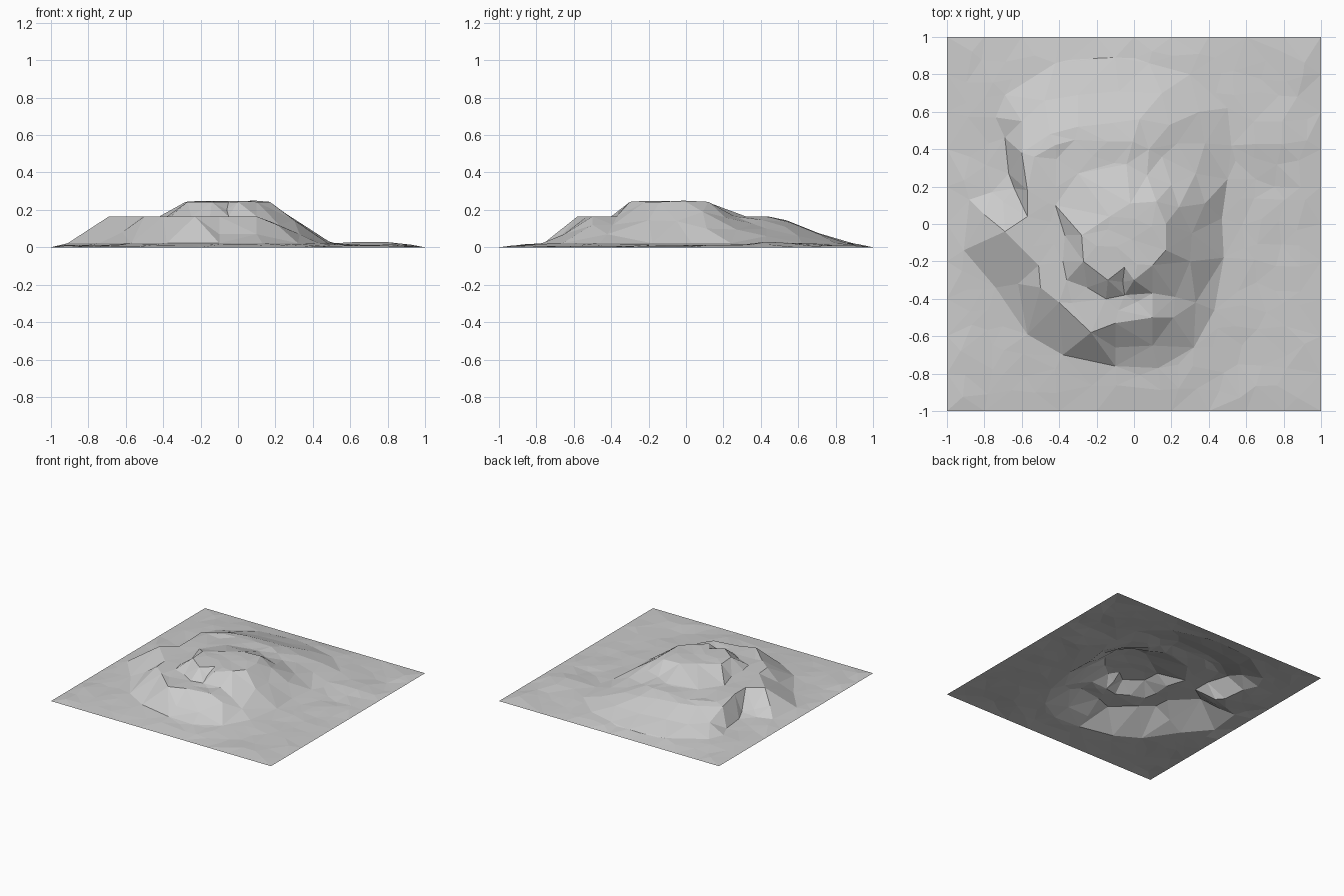
import bpy
import random
from mathutils import Vector, noise
from mathutils.geometry import delaunay_2d_cdt

random.seed(4)
cube = bpy.data.objects.get("Cube")
if cube:
    bpy.data.objects.remove(cube, do_unlink=True)

BASE, LEDGE, SUMMIT = 0.022, 0.165, 0.243

# Contour outlines of the hill, seen from above
foot = [(-.1, -.76), (.13, -.77), (.32, -.66), (.43, -.46), (.48, -.18), (.47, .03),
        (.5, .24), (.52, .42), (.5, .62), (.3, .8), (.08, .86), (-.1, .89),
        (-.42, .86), (-.69, .69), (-.74, .57), (-.69, .46), (-.67, .27), (-.76, .17),
        (-.88, .13), (-.91, -.14), (-.74, -.34), (-.57, -.59), (-.38, -.7)]
ledge = [(.1, -.5), (-.1, -.53), (-.23, -.58), (-.4, -.42), (-.5, -.34), (-.51, -.22),
         (-.69, -.04), (-.57, .04), (-.46, .11), (-.57, .18)]
step = [(.1, -.37), (-.05, -.38), (-.15, -.4), (-.25, -.34), (-.36, -.3), (-.38, -.2),
        (-.37, -.06), (-.42, .1), (-.3, .27), (-.04, .32), (.07, .26)]
summit = [(-.28, -.06), (-.27, -.2), (-.14, -.3), (-.05, -.23), (0, -.3), (.1, -.22),
          (.17, -.14), (.17, 0), (.12, .12), (-.02, .11), (-.13, .04)]
# Back rim, descending ridges and ramps as height points
rim = [(-.57, .18, .165), (-.6, .38, .145), (-.45, .48, .15), (-.3, .52, .148),
       (-.12, .54, .143), (.03, .56, .132), (.19, .53, .11), (.08, .4, .148), (.07, .26, .168)]
ridge = [(.17, 0, .243), (.24, .09, .19), (.38, .11, .1), (.5, .24, .022)]
ramp = [(.1, -.5, .165), (.21, -.5, .12), (.33, -.42, .07)]
inner_ramp = [(.1, -.37, .165), (.22, -.39, .12), (.33, -.42, .07)]
# Slope and gully spots
spots = [(-.64, .19, .04), (-.7, .12, .05), (.33, .27, .095), (.15, .36, .125),
         (.23, .43, .1), (.2, .21, .16), (.38, .43, .06), (.35, .6, .06),
         (.15, .7, .075), (-.08, .71, .075), (-.3, .69, .08), (-.48, .66, .075),
         (-.6, .55, .08), (-.8, .05, .08), (.3, -.2, .145), (.31, -.05, .14),
         (-.62, -.32, .08), (-.1, -.66, .07), (.1, -.65, .07), (-.06, -.31, .2)]

points, heights, edges = [], [], []


def add_point(x, y, z):
    for i, p in enumerate(points):
        if abs(p.x - x) + abs(p.y - y) < 0.004:
            return i
    points.append(Vector((x, y)))
    heights.append(z)
    return len(points) - 1


def add_line(line, z=None, closed=False):
    ids = [add_point(p[0], p[1], p[2] if z is None else z) for p in line]
    edges.extend(zip(ids, ids[1:]))
    if closed:
        edges.append((ids[-1], ids[0]))


def inside(x, y, outline):
    hit = False
    for a, b in zip(outline, outline[1:] + outline[:1]):
        if (a[1] > y) != (b[1] > y):
            if x < a[0] + (b[0] - a[0]) * (y - a[1]) / (b[1] - a[1]):
                hit = not hit
    return hit


# Square border
side = [i / 5 - 1 for i in range(10)]
border = ([(t, -1) for t in side] + [(1, t) for t in side]
          + [(-t, 1) for t in side] + [(-1, -t) for t in side])
add_line(border, 0, True)

# Hill creases
add_line(foot, BASE, True)
add_line(summit, SUMMIT, True)
add_line(ledge, LEDGE)
add_line(step, LEDGE)
for line in (rim, ridge, ramp, inner_ramp):
    add_line(line)
for spot in spots:
    add_point(*spot)
terrace = ledge + [p[:2] for p in rim[1:]]


# Scattered ground points, with a skirt round the hill and a low mound
def ground_height(x, y):
    here = Vector((x, y))
    skirt = 0.014 * max(0, 1 - min((here - Vector(f)).length for f in foot) / .25)
    mound = 0.03 * max(0, 1 - (here - Vector((.72, .45))).length / .25)
    rough = 0.007 + 0.009 * noise.noise(Vector((x * 5, y * 5, 2)))
    return max(0, max(skirt, mound) + rough)


for i in range(-8, 9):
    for j in range(-8, 9):
        x = i * 0.112 + random.uniform(-.035, .035)
        y = j * 0.112 + random.uniform(-.035, .035)
        if min((p - Vector((x, y))).length for p in points) < 0.065:
            continue
        if inside(x, y, summit):
            add_point(x, y, SUMMIT + random.uniform(-.002, .007))
        elif inside(x, y, terrace) and not inside(x, y, step):
            add_point(x, y, LEDGE + random.uniform(-.01, 0))
        elif not inside(x, y, foot):
            add_point(x, y, ground_height(x, y))

# Faceted terrain sheet
flat, _, faces, origin, _, _ = delaunay_2d_cdt(points, edges, [], 0, 0.0001)
verts = []
for p, src in zip(flat, origin):
    near = src[0] if src else min(range(len(points)), key=lambda k: (points[k] - p).length)
    verts.append((p.x, p.y, heights[near]))
mesh = bpy.data.meshes.new("terrain")
mesh.from_pydata(verts, [], faces)
mesh.update()
if mesh.polygons[0].normal.z < 0:
    mesh.flip_normals()

stone = bpy.data.materials.new("stone_grey")
stone.use_nodes = True
stone.diffuse_color = (.6, .6, .6, 1)
stone.node_tree.nodes["Principled BSDF"].inputs["Base Color"].default_value = (.6, .6, .6, 1)
mesh.materials.append(stone)
terrain = bpy.data.objects.new("terrain", mesh)
bpy.context.scene.collection.objects.link(terrain)
